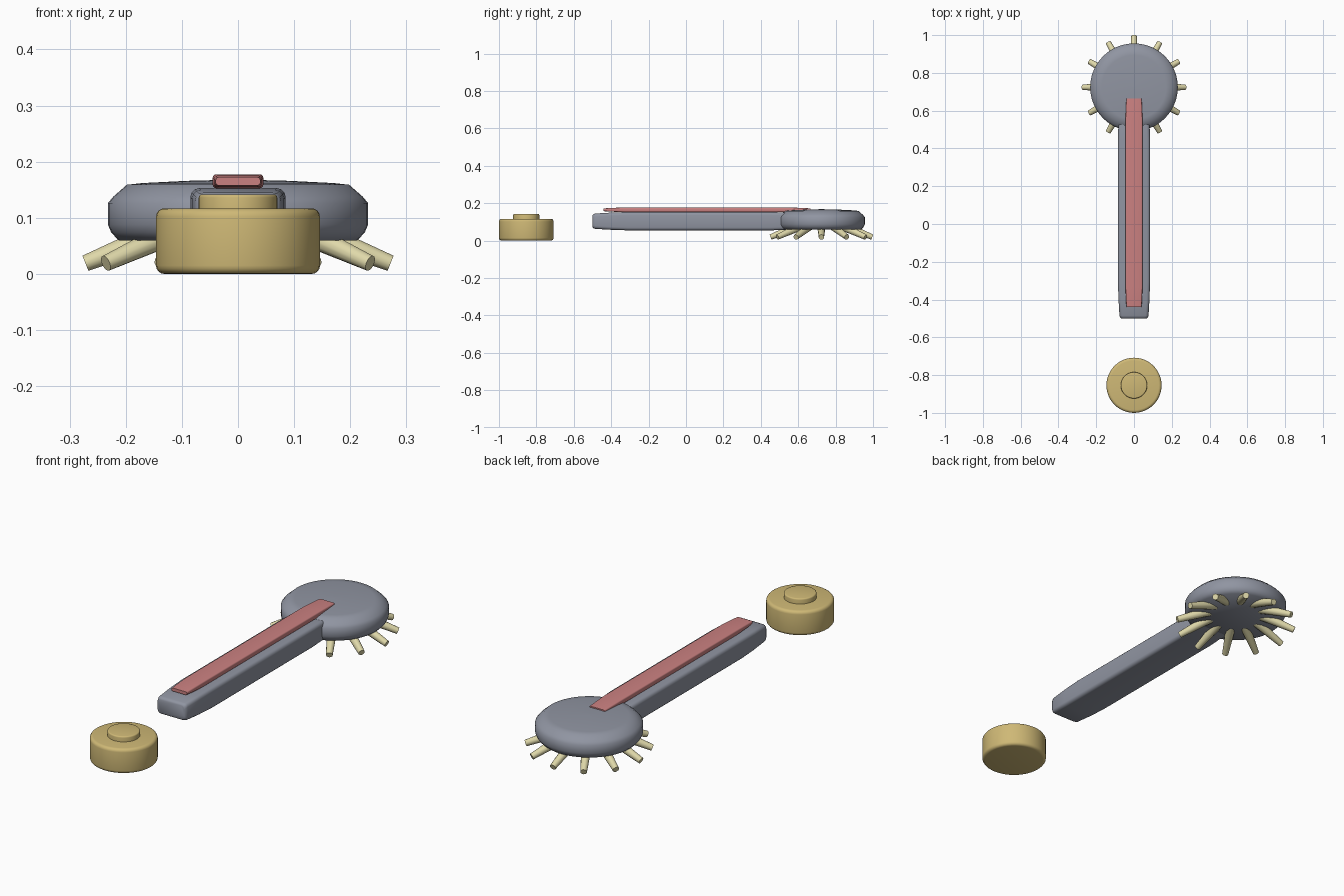
import bpy
import bmesh
import math
from mathutils import Vector

if "Cube" in bpy.data.objects:
    bpy.data.objects.remove(bpy.data.objects["Cube"], do_unlink=True)


def material(name, rgb):
    m = bpy.data.materials.new(name)
    m.use_nodes = True
    m.diffuse_color = (*rgb, 1)
    m.node_tree.nodes["Principled BSDF"].inputs["Base Color"].default_value = (*rgb, 1)
    return m


GREY = material("slate grey", (0.28, 0.30, 0.36))
GOLD = material("gold", (0.62, 0.48, 0.18))
PINK = material("dusty pink", (0.60, 0.22, 0.22))
CREAM = material("pale cream", (0.74, 0.69, 0.40))


def finish(bm, name, mat, angle=35):
    bmesh.ops.recalc_face_normals(bm, faces=bm.faces)
    mesh = bpy.data.meshes.new(name)
    bm.to_mesh(mesh)
    bm.free()
    mesh.materials.append(mat)
    ob = bpy.data.objects.new(name, mesh)
    bpy.context.collection.objects.link(ob)
    bpy.ops.object.select_all(action="DESELECT")
    ob.select_set(True)
    bpy.context.view_layer.objects.active = ob
    bpy.ops.object.shade_smooth_by_angle(angle=math.radians(angle))
    return ob


def loft(rings, bm):
    """Skin matching rings of points and cap both ends."""
    loops = [[bm.verts.new(p) for p in ring] for ring in rings]
    n = len(loops[0])
    for a, b in zip(loops, loops[1:]):
        for i in range(n):
            j = (i + 1) % n
            bm.faces.new((a[i], a[j], b[j], b[i]))
    bm.faces.new(loops[0])
    bm.faces.new(loops[-1])


def lathe(name, mat, y, profile, sides=48, angle=35):
    """Turned part around a vertical axis; profile is (radius, z)."""
    turn = [math.tau * i / sides for i in range(sides)]
    bm = bmesh.new()
    loft([[(r * math.cos(t), y + r * math.sin(t), z) for t in turn]
          for r, z in profile], bm)
    return finish(bm, name, mat, angle)


def rounded_section(y, hx, hz, zc, r, steps=3):
    """Rounded rectangle across the length of a bar."""
    pts = []
    for k, (sx, sz) in enumerate(((1, 1), (-1, 1), (-1, -1), (1, -1))):
        for s in range(steps + 1):
            t = (k + s / steps) * math.pi / 2
            pts.append((sx * (hx - r) + r * math.cos(t), y,
                        zc + sz * (hz - r) + r * math.sin(t)))
    return pts


def bar(name, mat, hx, hz, zc, r, stations):
    """Long bar; stations are (y, inset)."""
    bm = bmesh.new()
    loft([rounded_section(y, hx - d, hz - d, zc, r) for y, d in stations], bm)
    return finish(bm, name, mat, 40)


# Handle and the soft strip lying along its top
bar("handle", GREY, 0.085, 0.049, 0.104, 0.016,
    [(-0.50, 0.018), (-0.496, 0.012), (-0.485, 0.008),
     (-0.40, 0.003), (-0.31, 0), (0.45, 0), (0.55, 0.003), (0.62, 0.012)])
bar("grip_strip", PINK, 0.045, 0.0125, 0.165, 0.006,
    [(-0.44, 0.005), (-0.40, 0.0025), (-0.33, 0), (0.55, 0),
     (0.62, 0.0025), (0.665, 0.005)])

# Round head with a softened rim and a shallow domed top
HEAD_Y = 0.724
lathe("head", GREY, HEAD_Y,
      [(0.213, 0.06), (0.226, 0.074), (0.232, 0.088), (0.232, 0.126),
       (0.222, 0.138), (0.198, 0.159), (0.17, 0.162), (0.09, 0.166),
       (0.01, 0.168)], 48, 50)

# Bristles splayed outward around the underside of the head
bm = bmesh.new()
COUNT = 12
for i in range(COUNT):
    t = math.tau * i / COUNT
    out = Vector((math.cos(t), math.sin(t), 0))
    base = out * 0.12 + Vector((0, HEAD_Y, 0.08))
    tip = out * 0.272 + Vector((0, HEAD_Y, 0.019))
    axis = tip - base
    rot = axis.to_track_quat("Z", "Y")
    rings = []
    for f, r in ((0, 0.023), (1, 0.0145)):
        rings.append([base + axis * f + rot @ Vector(
            (r * math.cos(a), r * math.sin(a), 0))
            for a in (math.tau * k / 12 for k in range(12))])
    loft(rings, bm)
finish(bm, "bristles", CREAM)


# Separate round container with a raised cap
def disc_profile(radius, low, high, bevel, steps=4, round_bottom=True):
    arc = [math.pi / 2 * s / steps for s in range(steps + 1)]
    top = [(radius - bevel + bevel * math.cos(a),
            high - bevel + bevel * math.sin(a)) for a in arc]
    bottom = [(r, low + high - z) for r, z in reversed(top)]
    return (bottom if round_bottom else [(radius, low)]) + top


JAR_Y = -0.854
lathe("container", GOLD, JAR_Y, disc_profile(0.146, 0, 0.117, 0.015))
lathe("container_cap", GOLD, JAR_Y,
      disc_profile(0.07, 0.105, 0.142, 0.006, 3, False))
